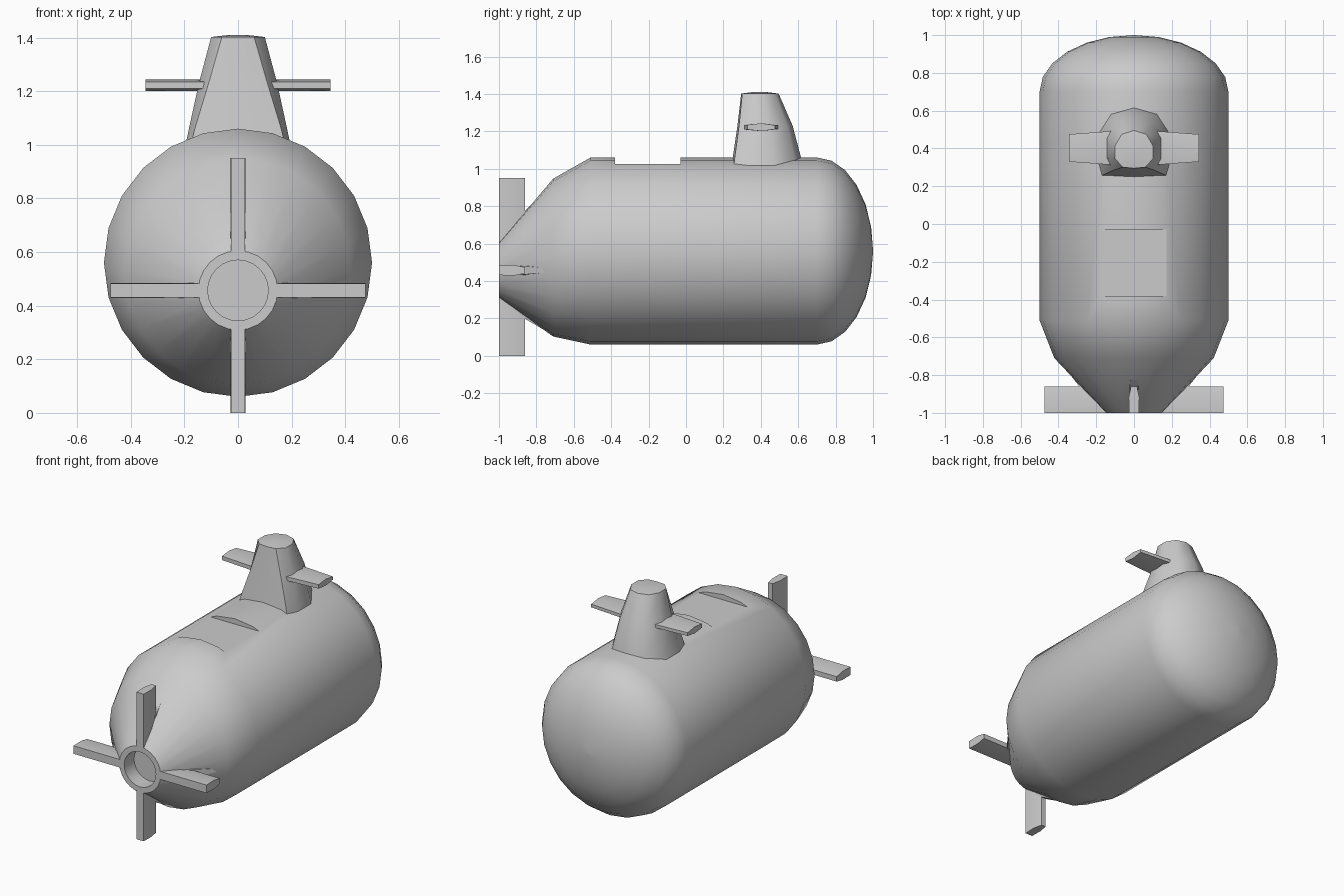
import bpy, bmesh, math
from mathutils import Matrix, Vector

if "Cube" in bpy.data.objects:
    bpy.data.objects.remove(bpy.data.objects["Cube"])


def loft(name, rings, smooth=35):
    """Skin a list of equal-length closed rings and cap both ends."""
    bm = bmesh.new()
    loops = [[bm.verts.new(p) for p in ring] for ring in rings]
    n = len(loops[0])
    for a, b in zip(loops, loops[1:]):
        for i in range(n):
            j = (i + 1) % n
            bm.faces.new((a[i], a[j], b[j], b[i]))
    bm.faces.new(loops[0])
    bm.faces.new(loops[-1])
    bmesh.ops.recalc_face_normals(bm, faces=bm.faces)
    mesh = bpy.data.meshes.new(name)
    bm.to_mesh(mesh)
    bm.free()
    ob = bpy.data.objects.new(name, mesh)
    bpy.context.collection.objects.link(ob)
    bpy.context.view_layer.objects.active = ob
    bpy.ops.object.select_all(action='DESELECT')
    ob.select_set(True)
    bpy.ops.object.shade_smooth_by_angle(angle=math.radians(smooth))
    return ob


# Hull: recessed tail nozzle, drooping stern cone, cylinder, elliptical bow
profile = [(-0.9, 0.113, 0.457), (-1, 0.113, 0.457), (-1, 0.148, 0.457),
           (-0.71, 0.422, 0.525), (-0.51, 0.5, 0.56)]
for k in range(6):
    t = math.radians(15 * k)
    profile.append((0.7 + 0.3 * math.sin(t), 0.5 * math.cos(t), 0.56))
profile.append((1.0, 0.004, 0.56))
angles = [math.tau * i / 24 for i in range(24)]
hull = loft("hull", [[(r * math.cos(a), y, z + r * math.sin(a)) for a in angles]
                     for y, r, z in profile], 40)

# Deck hatch: shallow flat recess cut into the hull
bpy.ops.mesh.primitive_cube_add(size=1, location=(0, -0.205, 1.125))
cutter = bpy.context.object
cutter.name = "hatch_cutter"
cutter.scale = (0.35, 0.35, 0.2)
cutter.hide_render = True
cutter.hide_viewport = False
mod = hull.modifiers.new("hatch", 'BOOLEAN')
mod.operation = 'DIFFERENCE'
mod.solver = 'EXACT'
mod.object = cutter
bpy.context.view_layer.objects.active = hull
bpy.ops.object.select_all(action='DESELECT')
hull.select_set(True)
bpy.ops.object.modifier_move_to_index(modifier="hatch", index=0)
bpy.ops.object.modifier_apply(modifier="hatch")
bpy.data.objects.remove(cutter, do_unlink=True)

# Sail: tapered tower, blunt aft side and rounded forward side
rings = []
for z, hx, y0, y1, blunt in [(0.98, 0.2, 0.24, 0.63, 0.9), (1.06, 0.183, 0.25, 0.615, 0.88),
                             (1.23, 0.146, 0.275, 0.57, 0.75), (1.402, 0.1, 0.295, 0.495, 0.6),
                             (1.41, 0.03, 0.36, 0.43, 0.6)]:
    half = [(blunt, 0.03), (1, 0.25), (1, 0.6), (0.65, 0.9)]
    pts = [(0, 0)] + half + [(0, 1)] + [(-u, v) for u, v in reversed(half)]
    rings.append([(u * hx, y0 + v * (y1 - y0), z) for u, v in pts])
loft("sail", rings, 45)


def foil(y0, y1, th):
    """Six-sided foil section as (y, half-thickness offset) pairs."""
    m = (y0 + y1) / 2
    return [(y0, -0.6 * th), (m, -th), (y1, -0.5 * th), (y1, 0.5 * th), (m, th), (y0, 0.6 * th)]


# Sail planes
for side, label in ((1, "right"), (-1, "left")):
    loft("sail_plane_" + label,
         [[(side * x, y, 1.222 + o) for y, o in foil(y0, y1, 0.021)]
          for x, y0, y1 in ((0.08, 0.31, 0.495), (0.345, 0.33, 0.475))])

# Stern fins in a cross, each with a low fairing ahead of it
for label, turn, length in (("right", 0, 0.475), ("upper", 90, 0.493),
                            ("left", 180, 0.475), ("lower", 270, 0.457)):
    place = Matrix.Translation((0, 0, 0.457)) @ Matrix.Rotation(math.radians(-turn), 4, 'Y')
    section = [(-1, -0.026), (-0.92, -0.028), (-0.86, -0.016),
               (-0.86, 0.016), (-0.92, 0.028), (-1, 0.026)]
    loft("stern_fin_" + label,
         [[place @ Vector((x, y, o)) for y, o in section] for x in (0.125, length)])
    rise = 0.03 * math.sin(math.radians(turn))
    loft("fin_fairing_" + label,
         [[place @ Vector(p) for p in ((0.13, y, -w), (x, y, -w * 0.5),
                                       (x, y, w * 0.5), (0.13, y, w))]
          for y, x, w in ((-0.73, 0.39 + rise * 1.8, 0.02), (-0.86, 0.29 + rise, 0.045),
                          (-0.99, 0.158, 0.028))])
